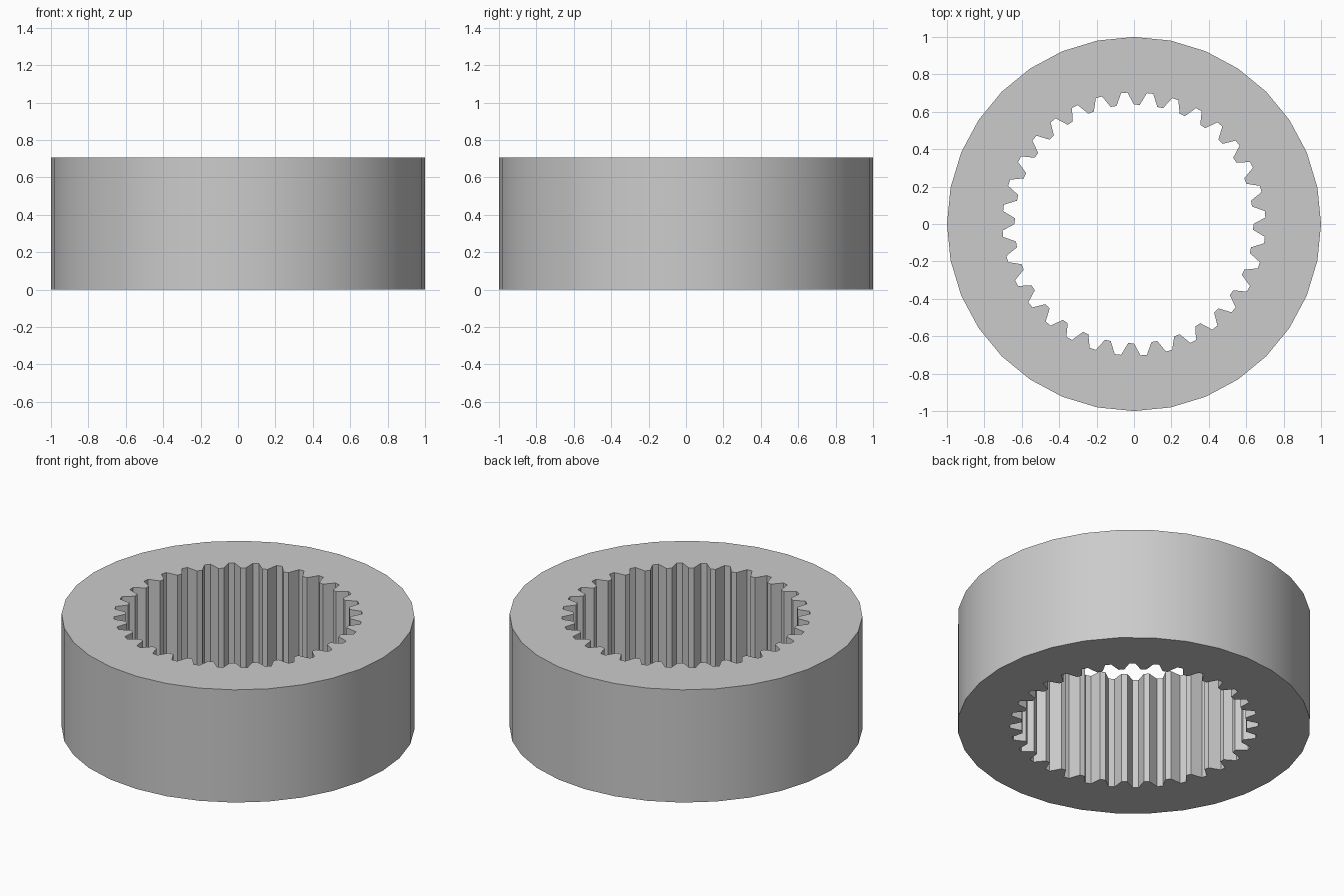
import bpy, bmesh
from math import pi, sin, cos, radians

if "Cube" in bpy.data.objects:
    bpy.data.objects.remove(bpy.data.objects["Cube"])

TEETH = 32
HEIGHT = 0.705
R_OUT, R_ROOT, R_TIP = 1.0, 0.703, 0.638
STEP = 2 * pi / TEETH

bm = bmesh.new()


def ring(radii, z):
    """Closed loop of vertices, running clockwise from +x."""
    n = len(radii)
    return [bm.verts.new((r * cos(-2 * pi * i / n), r * sin(-2 * pi * i / n), z))
            for i, r in enumerate(radii)]


# Plain outer wall and toothed inner wall (two tip and two root points per tooth)
outer = [ring([R_OUT] * TEETH, z) for z in (0, HEIGHT)]
inner = [ring([R_TIP, R_TIP, R_ROOT, R_ROOT] * TEETH, z) for z in (0, HEIGHT)]

for low, high in (outer, inner):
    n = len(low)
    for i in range(n):
        j = (i + 1) % n
        bm.faces.new((low[i], low[j], high[j], high[i]))

# End faces, one sector per tooth
for o, t in zip(outer, inner):
    for i in range(TEETH):
        teeth = [t[(4 * i + k) % (4 * TEETH)] for k in range(5)]
        bm.faces.new([o[(i + 1) % TEETH], o[i]] + teeth)

bmesh.ops.recalc_face_normals(bm, faces=bm.faces[:])
mesh = bpy.data.meshes.new("ring_gear")
bm.to_mesh(mesh)
bm.free()
gear = bpy.data.objects.new("ring_gear", mesh)
bpy.context.collection.objects.link(gear)

# Smooth outer wall, crisp teeth and rims
bpy.context.view_layer.objects.active = gear
gear.select_set(True)
bpy.ops.object.shade_smooth_by_angle(angle=radians(30))
